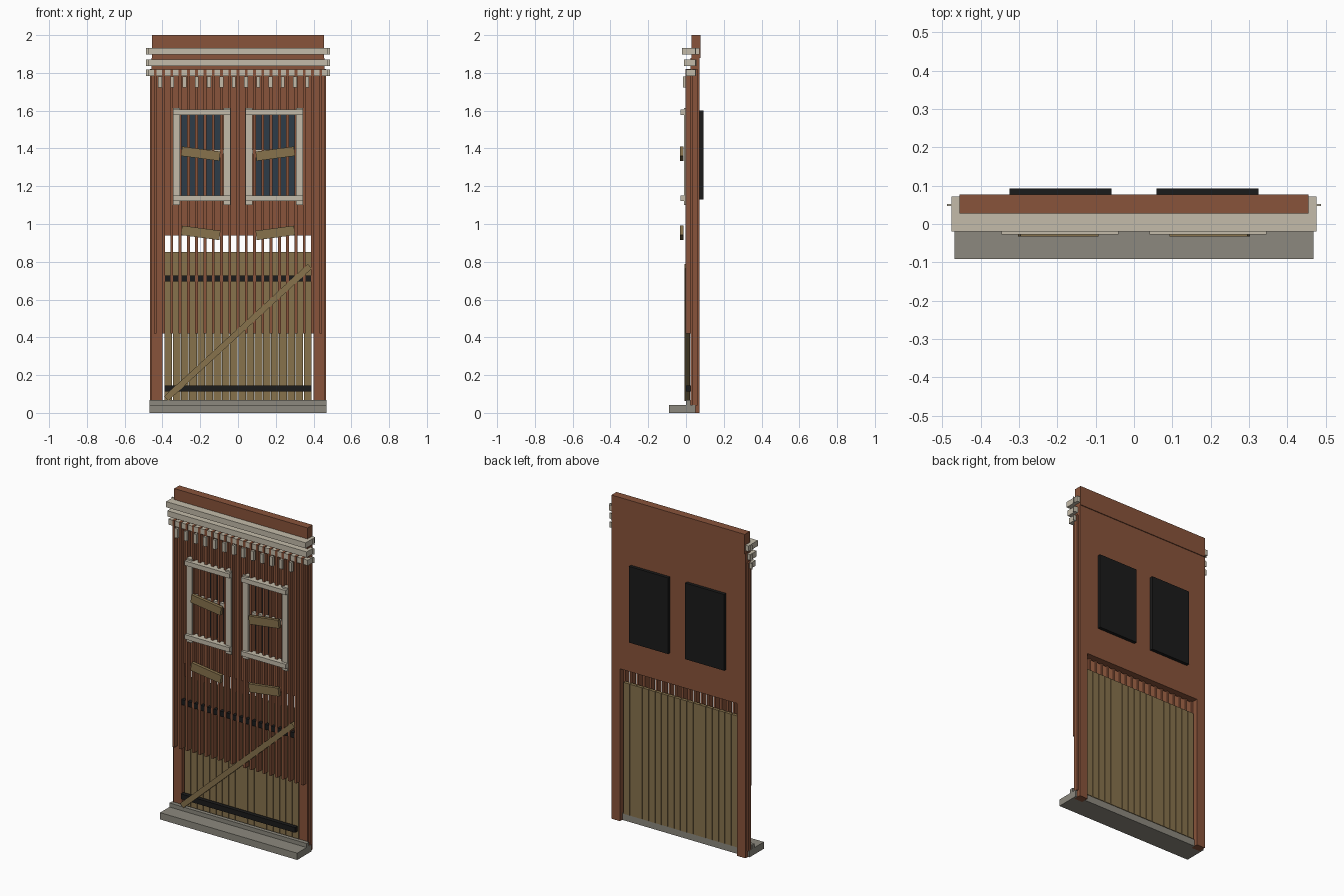
import bpy, bmesh, math
from mathutils import Matrix, Vector


def mat(name, r, g, b):
    m = bpy.data.materials.new(name)
    m.diffuse_color = (r, g, b, 1)
    return m


BRICK = mat("red_brown", 0.25, 0.088, 0.043)
WOOD = mat("tan_wood", 0.245, 0.170, 0.073)
TRIM = mat("pale_trim", 0.55, 0.50, 0.40)
STONE = mat("grey_stone", 0.265, 0.25, 0.21)
BLACK = mat("black_iron", 0.011, 0.011, 0.011)
GLASS = mat("dark_glass", 0.026, 0.045, 0.065)


def make(name, boxes, material):
    """One object from boxes given as (x0, x1, y0, y1, z0, z1[, tilt])."""
    bm = bmesh.new()
    for x0, x1, y0, y1, z0, z1, *tilt in boxes:
        centre = Vector((x0 + x1, y0 + y1, z0 + z1)) / 2
        turn = Matrix.Rotation(-tilt[0] if tilt else 0, 4, 'Y')
        size = Matrix.Diagonal((x1 - x0, y1 - y0, z1 - z0, 1))
        bmesh.ops.create_cube(bm, size=1, matrix=Matrix.Translation(centre) @ turn @ size)
    me = bpy.data.meshes.new(name)
    bm.to_mesh(me)
    bm.free()
    me.materials.append(material)
    ob = bpy.data.objects.new(name, me)
    bpy.context.collection.objects.link(ob)
    return ob


def both(boxes):
    """Boxes plus their mirror images across x = 0."""
    return boxes + [(-b[1], -b[0], *b[2:6], *[-t for t in b[6:]]) for b in boxes]


# Wall with door and window openings
Y0, Y1 = 0.025, 0.072
make("wall", both([
    (0.40, 0.457, Y0, Y1, 0, 0.94),
    (0.31, 0.457, Y0, Y1, 0.94, 1.88),
    (0.08, 0.31, Y0, Y1, 0.94, 1.14),
    (0.08, 0.31, Y0, Y1, 1.59, 1.88),
]) + [(-0.08, 0.08, Y0, Y1, 0.94, 1.88)], BRICK)
make("parapet", [(-0.455, 0.455, 0.028, 0.077, 1.88, 2.0)], BRICK)
make("corner_strips", both([(0.457, 0.467, 0.035, 0.06, 0.04, 1.82)]), BRICK)

# Vertical battens across the front
PITCH = 0.0438
make("battens", [(i * PITCH - 0.0075, i * PITCH + 0.0075, -0.002, 0.036, 0.42, 1.82)
                 for i in range(-10, 11)], BRICK)

# Cornice bars, end plates and corbels
bars = [(-0.02, 0.072, 1.897, 1.932), (-0.01, 0.055, 1.837, 1.872), (0.0, 0.05, 1.783, 1.817)]
make("cornice", [(-0.476, 0.476, *b) for b in bars], TRIM)
make("cornice_end_plates", both([(0.476, 0.487, 0.047, 0.052, b[2], b[3]) for b in bars]), TRIM)
make("corbels", [(-0.423 + i * 0.065, -0.403 + i * 0.065, -0.015, 0.002, 1.722, 1.78)
                 for i in range(13)], TRIM)

# Windows: frame, glass and rear shutter
make("window_stiles", both([(0.04, 0.077, -0.011, 0.02, 1.10, 1.615),
                            (0.307, 0.345, -0.011, 0.02, 1.10, 1.615)]), TRIM)
make("window_rails", both([(0.04, 0.345, -0.028, 0.02, 1.577, 1.605),
                           (0.04, 0.345, -0.028, 0.02, 1.122, 1.15)]), TRIM)
make("window_middle_rails", both([(0.077, 0.307, 0.0, 0.02, 1.37, 1.395)]), TRIM)
make("window_glass", both([(0.08, 0.31, 0.055, 0.062, 1.14, 1.59)]), GLASS)
make("rear_shutters", both([(0.058, 0.325, 0.063, 0.092, 1.13, 1.60)]), BLACK)

# Tilted boards nailed over the front
T = math.radians(7.5)
make("nailed_boards", both([(0.095, 0.30, -0.032, -0.012, z - 0.025, z + 0.025, T)
                            for z in (1.372, 0.953)]), WOOD)

# Door: planks, straps and diagonal brace
N = 18
W = 0.78 / N
make("door_planks", [(-0.39 + i * W + 0.0015, -0.39 + (i + 1) * W - 0.0015, 0.034, 0.054, 0.042, 0.853)
                     for i in range(N)], WOOD)
make("door_straps", [(-0.39, 0.39, 0.0, 0.025, z, z + 0.032) for z in (0.112, 0.695)], BLACK)
L = math.hypot(0.76, 0.70) / 2
make("door_brace", [(-L, L, -0.007, 0.022, 0.410, 0.442, math.atan2(0.70, 0.76))], WOOD)

# Base step and sill
make("base_step", [(-0.468, 0.468, -0.091, 0.05, 0, 0.042)], STONE)
make("sill", [(-0.468, 0.468, 0.0, 0.024, 0.042, 0.067)], STONE)
